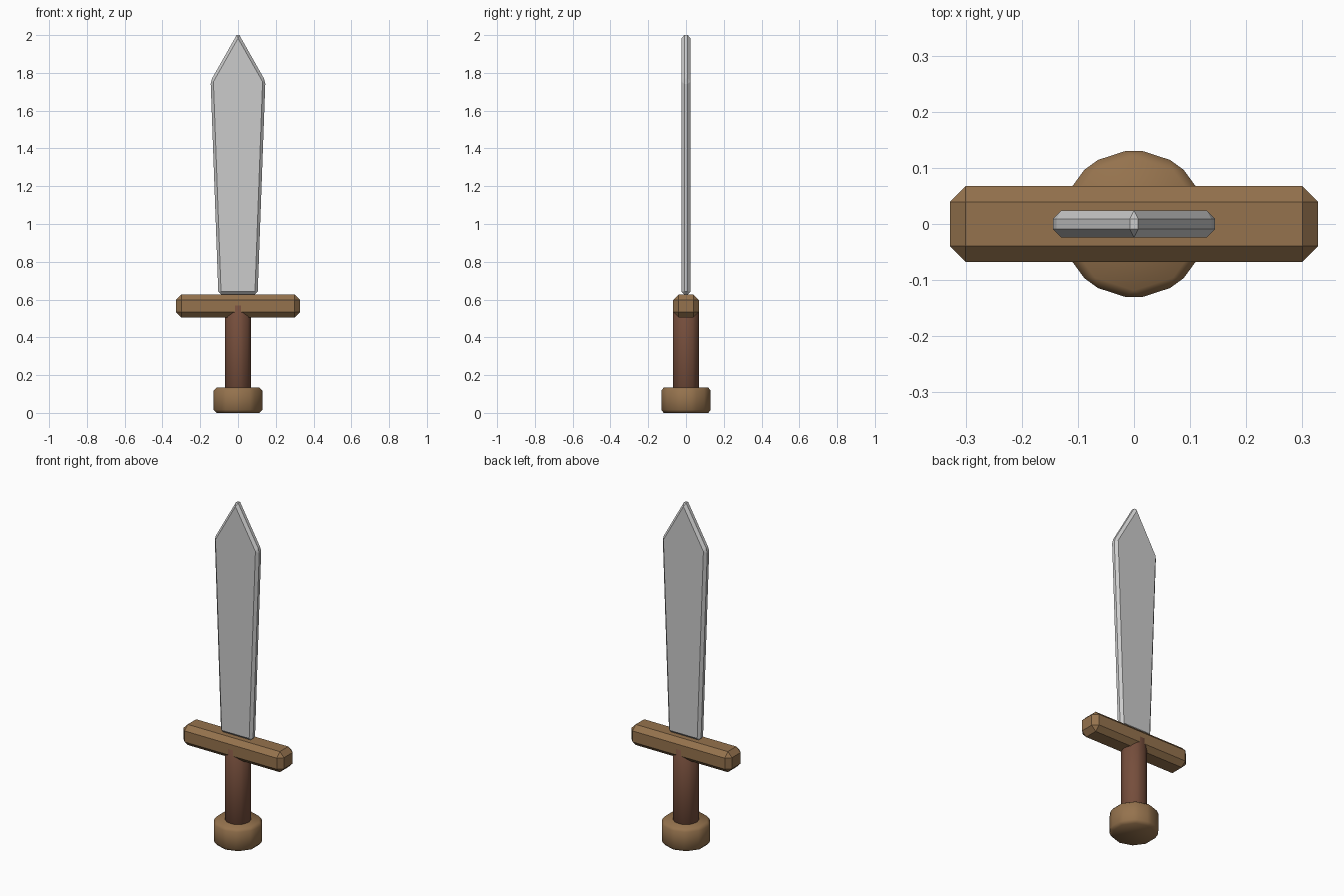
import bpy, bmesh, math
from mathutils import Matrix

if "Cube" in bpy.data.objects:
    bpy.data.objects.remove(bpy.data.objects["Cube"])


def material(name, rgb):
    mat = bpy.data.materials.new(name)
    mat.diffuse_color = (*rgb, 1)
    mat.use_nodes = True
    mat.node_tree.nodes["Principled BSDF"].inputs["Base Color"].default_value = mat.diffuse_color
    return mat


def finish(name, bm, bevel, mat=None, smooth=False):
    """Turn a bmesh into a chamfered object."""
    bmesh.ops.recalc_face_normals(bm, faces=bm.faces)
    mesh = bpy.data.meshes.new(name)
    bm.to_mesh(mesh)
    bm.free()
    obj = bpy.data.objects.new(name, mesh)
    bpy.context.collection.objects.link(obj)
    if mat:
        mesh.materials.append(mat)
    mod = obj.modifiers.new("chamfer", 'BEVEL')
    mod.width, mod.segments, mod.limit_method = bevel, 1, 'NONE'
    bpy.ops.object.select_all(action='DESELECT')
    obj.select_set(True)
    bpy.context.view_layer.objects.active = obj
    bpy.ops.object.modifier_apply(modifier=mod.name)
    if smooth:
        bpy.ops.object.shade_smooth_by_angle(angle=math.radians(50))
    return obj


def ten_sided(name, radius, z0, z1, mat):
    """Ten-sided upright cylinder with a corner on the y axis."""
    bm = bmesh.new()
    place = Matrix.Translation((0, 0, (z0 + z1) / 2))
    bmesh.ops.create_cone(bm, cap_ends=True, segments=10, radius1=radius,
                          radius2=radius, depth=z1 - z0, matrix=place)
    # put a corner on +y whatever the starting corner is
    v = bm.verts[:][0]
    turn = math.pi / 2 - math.atan2(v.co.y, v.co.x)
    bmesh.ops.rotate(bm, verts=bm.verts, matrix=Matrix.Rotation(turn, 3, 'Z'))
    return finish(name, bm, 0.0158, mat, smooth=True)


wood = material("wood", (0.30, 0.17, 0.075))
grip = material("grip", (0.18, 0.076, 0.045))

# Pommel and handle
ten_sided("pommel", 0.135, 0.0, 0.134, wood)
ten_sided("handle", 0.0728, 0.08, 0.583, grip)

# Crossguard
bm = bmesh.new()
bmesh.ops.create_cube(bm, size=1)
bmesh.ops.scale(bm, vec=(0.656, 0.135, 0.121), verts=bm.verts)
bmesh.ops.translate(bm, vec=(0, 0, 0.566), verts=bm.verts)
finish("crossguard", bm, 0.028, wood)

# Blade: flared outline with a pointed tip, extruded through its thickness
right = [(0.104, 0.627), (0.145, 1.757)]
outline = right + [(0, 2.013)] + [(-x, z) for x, z in reversed(right)]
bm = bmesh.new()
face = bm.faces.new([bm.verts.new((x, -0.024, z)) for x, z in outline])
ext = bmesh.ops.extrude_face_region(bm, geom=[face])
bmesh.ops.translate(bm, vec=(0, 0.048, 0),
                    verts=[g for g in ext["geom"] if isinstance(g, bmesh.types.BMVert)])
finish("blade", bm, 0.0148)
